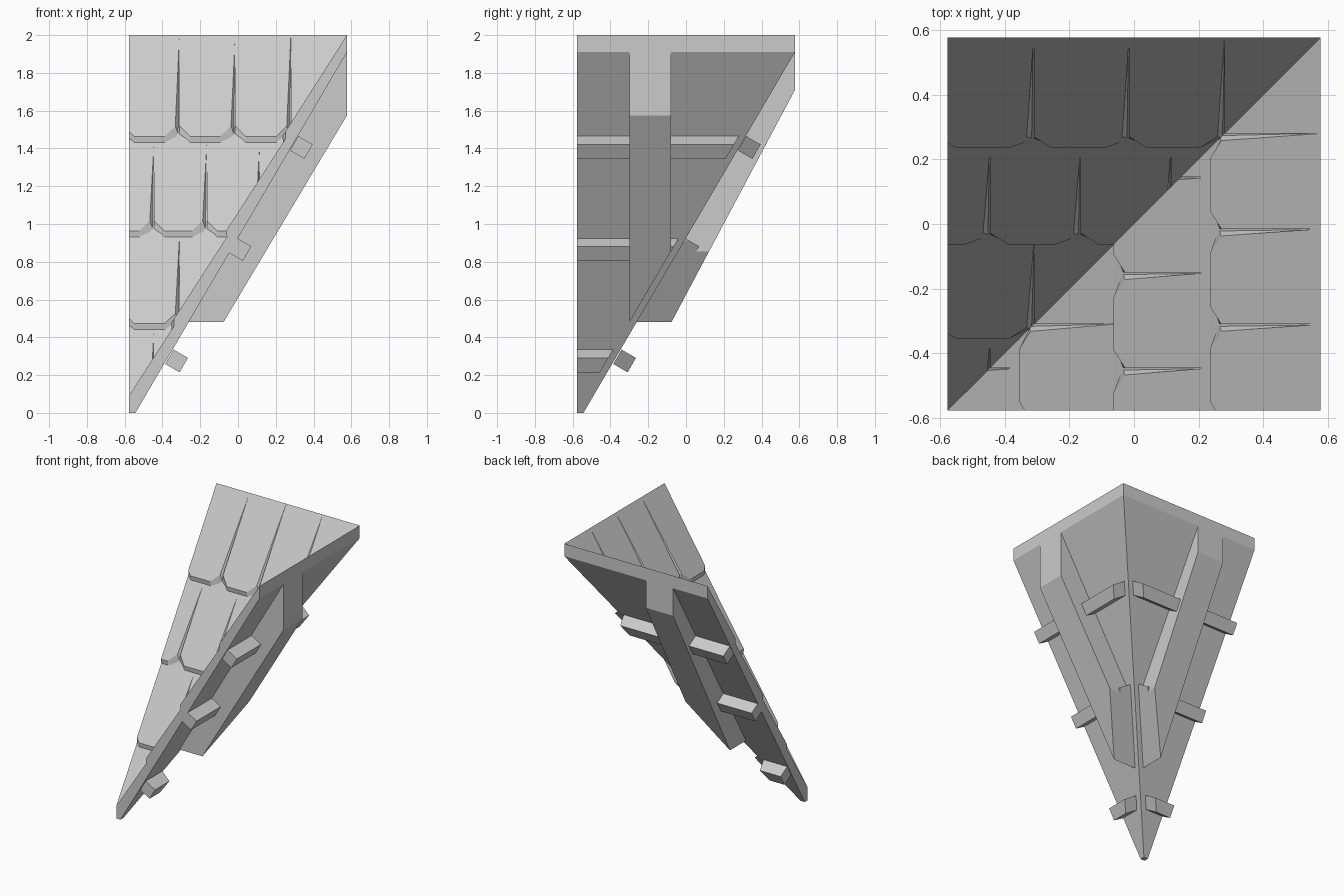
import bpy, bmesh
from mathutils import Matrix, Vector
from math import radians

cube = bpy.data.objects.get("Cube")
if cube:
    bpy.data.objects.remove(cube, do_unlink=True)

H = 0.577  # half width of the square footprint

grey = bpy.data.materials.new("roof grey")
grey.use_nodes = True
colour = (0.6, 0.6, 0.6, 1)
grey.diffuse_color = colour
grey.node_tree.nodes["Principled BSDF"].inputs["Base Color"].default_value = colour


def deck(v):
    """Height of the roof deck at distance v up the slope."""
    return 2 + 1.68 * (v - H)


def prism(bm, bottom, top):
    """Closed solid between two matching loops of points."""
    a = [bm.verts.new(p) for p in bottom]
    b = [bm.verts.new(p) for p in top]
    bm.faces.new(a)
    bm.faces.new(b)
    for i in range(len(a)):
        j = (i + 1) % len(a)
        bm.faces.new((a[i], a[j], b[j], b[i]))


def extrude(bm, profile, u0, u1):
    """Run a (v, z) profile along the eave direction u."""
    prism(bm, [(u0, v, z) for v, z in profile], [(u1, v, z) for v, z in profile])


def clip(bm, point, normal):
    """Cut away everything on the normal's side and cap the cut."""
    geom = bm.verts[:] + bm.edges[:] + bm.faces[:]
    bmesh.ops.bisect_plane(bm, geom=geom, dist=1e-5, plane_co=point,
                           plane_no=normal, clear_outer=True)
    bmesh.ops.holes_fill(bm, edges=[e for e in bm.edges if e.is_boundary])


def clip_to_neighbour(bm):
    """Slant the inner end so it follows the underside of the other slope."""
    clip(bm, (-0.30, 0, 0.48), (1.7, 0, -1))


def finish(bm, name, swap):
    """Trim to the valley and footprint; swap x and y for the other slope."""
    clip(bm, (0, 0, 0), (1, -1, 0))
    clip(bm, (-H, 0, 0), (-1, 0, 0))
    clip(bm, (0, -H, 0), (0, -1, 0))
    if swap:
        for v in bm.verts:
            v.co = Vector((v.co.y, v.co.x, v.co.z))
    bmesh.ops.recalc_face_normals(bm, faces=bm.faces[:])
    mesh = bpy.data.meshes.new(name)
    bm.to_mesh(mesh)
    bm.free()
    mesh.materials.append(grey)
    bpy.context.collection.objects.link(bpy.data.objects.new(name, mesh))


def tile(bm, u0, u1, high, low):
    """Wedge shingle with clipped lower corners and one slanted side."""
    corner, gap, lift = 0.055, 0.022, 0.038
    inner = [(u1 - corner - gap, low), (u0 + corner, low)]
    foot = [(u0, high), (u1, high), (u1, low + 0.022), *inner, (u0, low + 0.022)]
    crest = [(u0, high), (u1, high), (u1 - gap, low + 0.035), *inner,
             (u0, low + 0.035)]
    bottom = [(u, v + 0.006 * (v < high), deck(v) - 0.005) for u, v in foot]
    top = [(u, v, deck(v) + 0.001 + lift * (high - v) / (high - low))
           for u, v in crest]
    prism(bm, bottom, top)


rows = [H, 0.235, -0.063, -0.355, -0.645]

for side, swap, rafter_end, pitch in (("front", False, 1.71, 0.28),
                                      ("side", True, 1.575, 0.295)):
    # sloping deck
    bm = bmesh.new()
    extrude(bm, [(-H, 0), (-0.543, 0), (H, 1.91), (H, 2), (-H, deck(-H))], -H, H)
    finish(bm, side + "_roof_deck", swap)

    # staggered shingle rows
    bm = bmesh.new()
    for r in range(4):
        width = pitch if r % 2 else 0.295
        start = (-0.445 if r % 2 else -0.31) - width
        for k in range(5):
            u = start + width * k
            tile(bm, u, u + width, rows[r], rows[r + 1])
    finish(bm, side + "_roof_tiles", swap)

    # rafter with a level foot and a slanted inner end
    bm = bmesh.new()
    extrude(bm, [(-0.275, 0.475), (-0.08, 0.475), (H, rafter_end), (H, 1.93)],
            -0.30, -0.08)
    clip_to_neighbour(bm)
    finish(bm, side + "_rafter", swap)

    # square battens under the deck
    for n, (v, z) in enumerate([(0.335, 1.405), (0.01, 0.865), (-0.325, 0.275)]):
        bm = bmesh.new()
        end = v - 0.055
        place = (Matrix.Translation(((end - H) / 2, v, z))
                 @ Matrix.Rotation(radians(60), 4, "X")
                 @ Matrix.Diagonal((end + H, 0.088, 0.088, 1)))
        bmesh.ops.create_cube(bm, size=1, matrix=place)
        clip_to_neighbour(bm)
        finish(bm, f"{side}_batten_{n + 1}", swap)
